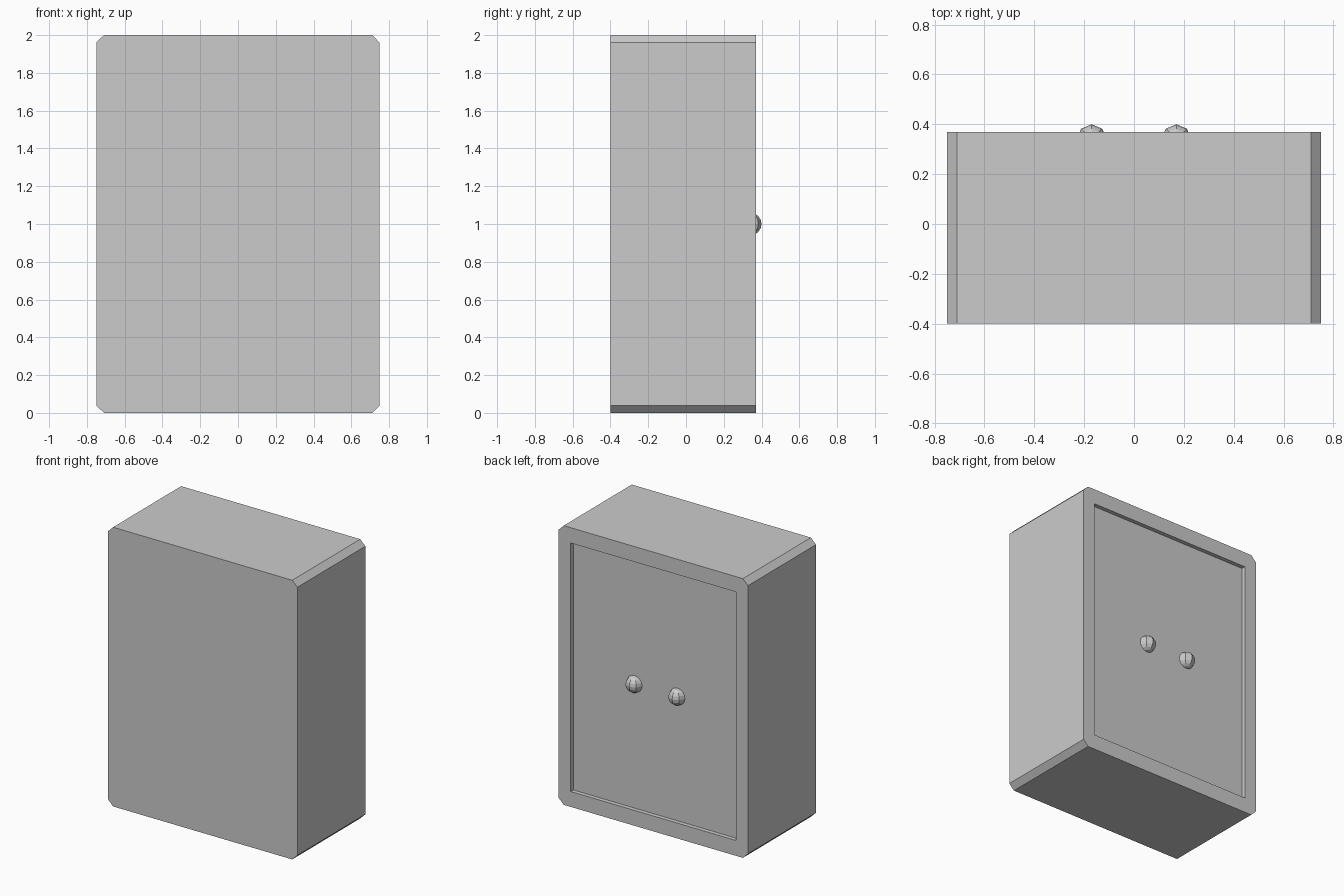
import bpy, bmesh

if "Cube" in bpy.data.objects:
    bpy.data.objects.remove(bpy.data.objects["Cube"])

W, H, C = 0.75, 2.0, 0.04            # half width, height, corner chamfer
FRONT, BACK, PANEL = -0.4, 0.37, 0.34


def prism(name, profile, y0, y1):
    """Extrude an x/z profile along y."""
    bm = bmesh.new()
    face = bm.faces.new([bm.verts.new((x, y0, z)) for x, z in profile])
    ext = bmesh.ops.extrude_face_region(bm, geom=[face])
    moved = [v for v in ext["geom"] if isinstance(v, bmesh.types.BMVert)]
    bmesh.ops.translate(bm, verts=moved, vec=(0, y1 - y0, 0))
    bmesh.ops.recalc_face_normals(bm, faces=bm.faces)
    mesh = bpy.data.meshes.new(name)
    bm.to_mesh(mesh)
    bm.free()
    obj = bpy.data.objects.new(name, mesh)
    bpy.context.collection.objects.link(obj)
    return obj


# Cabinet body with chamfered corners
cabinet = prism("cabinet_body", [
    (-W + C, 0), (W - C, 0), (W, C), (W, H - C),
    (W - C, H), (-W + C, H), (-W, H - C), (-W, C)], FRONT, BACK)

# Shallow rectangular door recess in the back
RX, RZ = 0.655, 0.11
cutter = prism("recess_cutter", [
    (-RX, RZ), (RX, RZ), (RX, H - RZ), (-RX, H - RZ)], PANEL, BACK + 0.1)
cutter.hide_render = True
cutter.hide_set(True)
cut = cabinet.modifiers.new("door_recess", "BOOLEAN")
cut.operation = "DIFFERENCE"
cut.solver = "EXACT"
cut.object = cutter
bpy.context.view_layer.objects.active = cabinet
bpy.ops.object.modifier_apply(modifier=cut.name)
bpy.data.objects.remove(cutter)

# Two low-poly round knobs, half sunk in the door
for side, x in (("left", -0.17), ("right", 0.17)):
    bpy.ops.mesh.primitive_uv_sphere_add(
        segments=8, ring_count=8, radius=0.06, location=(x, PANEL, 1.0))
    bpy.context.object.name = f"knob_{side}"
